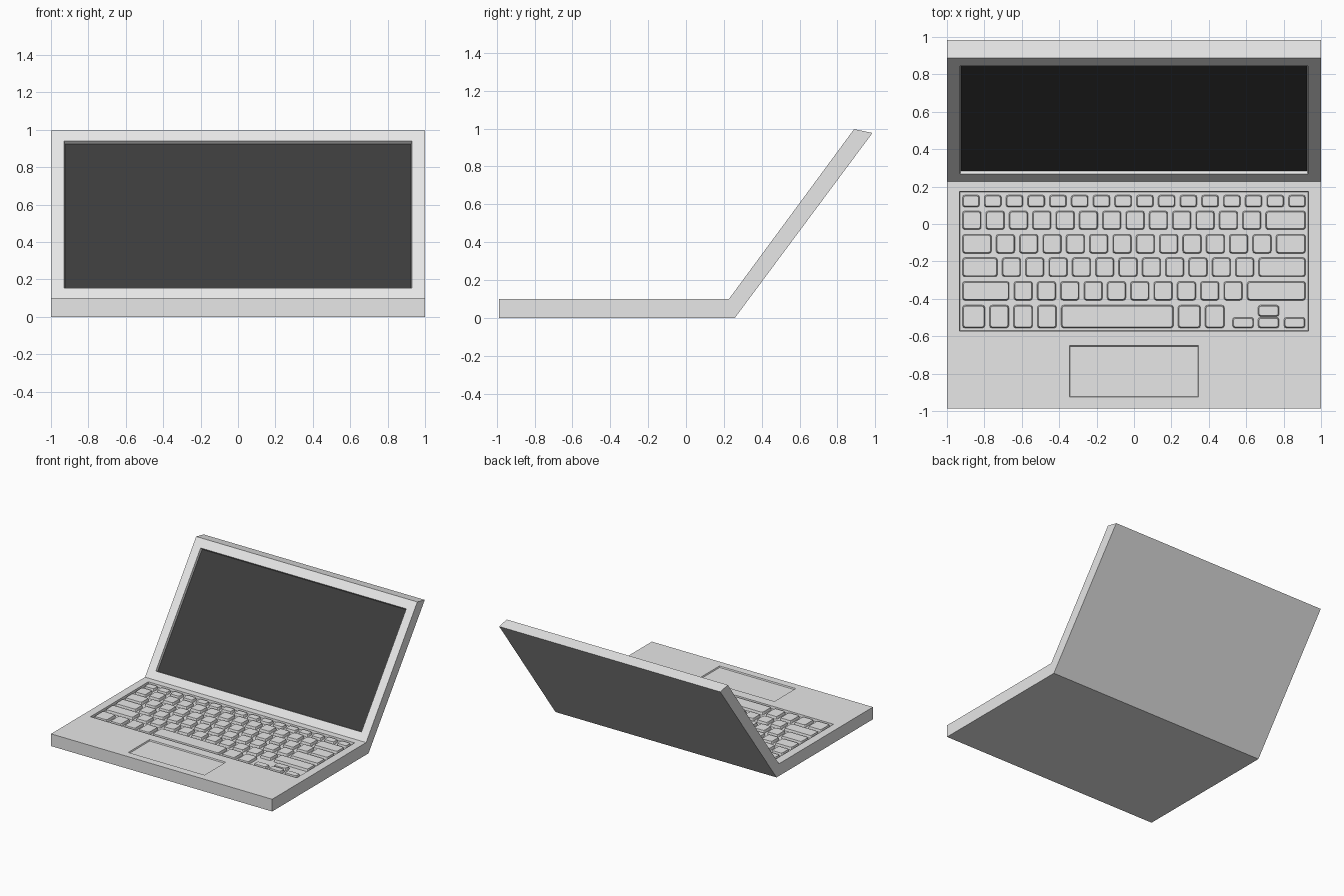
import bpy, bmesh, math
from mathutils import Vector

if "Cube" in bpy.data.objects:
    bpy.data.objects.remove(bpy.data.objects["Cube"])


def material(name, v):
    m = bpy.data.materials.new(name)
    m.diffuse_color = (v, v, v, 1)
    m.use_nodes = True
    m.node_tree.nodes["Principled BSDF"].inputs["Base Color"].default_value = m.diffuse_color
    return m


GREY = material("light_grey", 0.8)
DARK = material("screen_dark", 0.044)


def make_object(name, bm, mat, fix=True):
    if fix:
        bmesh.ops.recalc_face_normals(bm, faces=bm.faces)
    me = bpy.data.meshes.new(name)
    bm.to_mesh(me)
    bm.free()
    me.materials.append(mat)
    ob = bpy.data.objects.new(name, me)
    bpy.context.collection.objects.link(ob)


def plate(name, pts, mat):
    bm = bmesh.new()
    bm.faces.new([bm.verts.new(p) for p in pts])
    make_object(name, bm, mat, fix=False)


def recess(bm, outer, half_x, t0, t1, depth, taper):
    """Frame an x-aligned panel around a sunken pocket; returns the floor corners.
    outer: verts low-left, low-right, high-right, high-left; t0..t1: distance up the panel."""
    a, b, c, d = [v.co.copy() for v in outer]
    up = (d - a).normalized()
    n = (b - a).cross(up).normalized()
    mid = (a + b) / 2

    def ring(g, dep):
        x = Vector((half_x - g, 0, 0))
        lo, hi = mid + up * (t0 + g), mid + up * (t1 - g)
        return [p - n * dep for p in (lo - x, lo + x, hi + x, hi - x)]
    rim = [bm.verts.new(p) for p in ring(0, 0)]
    pts = ring(taper, depth)
    floor = [bm.verts.new(p) for p in pts]
    for lo, hi in ((outer, rim), (rim, floor)):
        for i in range(4):
            j = (i + 1) % 4
            bm.faces.new((lo[i], lo[j], hi[j], hi[i]))
    return pts


# Body: L profile (y, z) stretched across x, with pockets in the inner faces
SPLIT = -0.61
profile = [(-0.987, 0), (-0.987, 0.1), (SPLIT, 0.1), (0.227, 0.1),
           (0.888, 0.997), (0.985, 0.977), (0.258, 0)]
bm = bmesh.new()
L = [bm.verts.new((-1, y, z)) for y, z in profile]
R = [bm.verts.new((1, y, z)) for y, z in profile]
# side walls, split at the hinge
for s in (L, R):
    w = s if s is L else s[::-1]
    idx = {v: i for i, v in enumerate(s)}
    bm.faces.new([v for v in w if idx[v] in (0, 1, 2, 3, 6)][::-1])
    bm.faces.new([v for v in w if idx[v] in (3, 4, 5, 6)][::-1])
for i in (0, 4, 5, 6):
    j = (i + 1) % 7
    bm.faces.new((L[i], R[i], R[j], L[j]))
pockets = {
    "touchpad": (1, 0.345, 0.062, 0.337, 0.01, 0.004, GREY),
    "keyboard_floor": (2, 0.933, 0.037, 0.784, 0.02, 0.003, GREY),
    "screen": (3, 0.93, 0.066, 1.042, 0.02, 0.004, DARK),
}
floors = {}
for name, (i, *args, mat) in pockets.items():
    floors[name] = (recess(bm, (L[i], R[i], R[i + 1], L[i + 1]), *args), mat)
make_object("laptop_body", bm, GREY)
for name, (pts, mat) in floors.items():
    plate(name, pts, mat)

# Keys: rounded, slightly tapered caps rising from the keyboard floor
bm = bmesh.new()


def key(x0, x1, y0, y1):
    def loop(g, z, r=0.012):
        out = []
        for k, (cx, cy) in enumerate(((x1, y1), (x0, y1), (x0, y0), (x1, y0))):
            sx, sy = (1 if cx == x1 else -1), (1 if cy == y1 else -1)
            for t in (0, 45, 90):
                a = math.radians(90 * k + t)
                out.append(bm.verts.new((cx - sx * (r + g) + r * math.cos(a),
                                         cy - sy * (r + g) + r * math.sin(a), z)))
        return out
    lo, hi = loop(0, 0.079), loop(0.005, 0.1)
    for i in range(len(lo)):
        j = (i + 1) % len(lo)
        bm.faces.new((lo[i], lo[j], hi[j], hi[i]))
    bm.faces.new(hi)
    bm.faces.new(lo[::-1])


X0, X1, GAP = -0.917, 0.917, 0.0247
# each row: y range and key widths; None fills up to the right edge
rows = [
    (0.09, 0.155, [0.0915] * 15 + [None]),
    (-0.03, 0.07, [0.1] * 13 + [None]),
    (-0.157, -0.055, [0.155] + [0.1] * 12 + [None]),
    (-0.282, -0.18, [0.187] + [0.1] * 11 + [None]),
    (-0.408, -0.307, [0.25] + [0.1] * 10 + [None]),
    (-0.556, -0.434, [0.12] + [0.103] * 3 + [0.6, 0.12, 0.103]),
]
for y0, y1, widths in rows:
    x = X0
    for w in widths:
        end = X1 if w is None else x + w
        key(x, end, y0, y1)
        x = end + GAP
# arrow keys
for x in (0.527, 0.663, 0.802):
    key(x, x + 0.113, -0.556, -0.499)
key(0.663, 0.776, -0.494, -0.434)
make_object("keys", bm, GREY)
